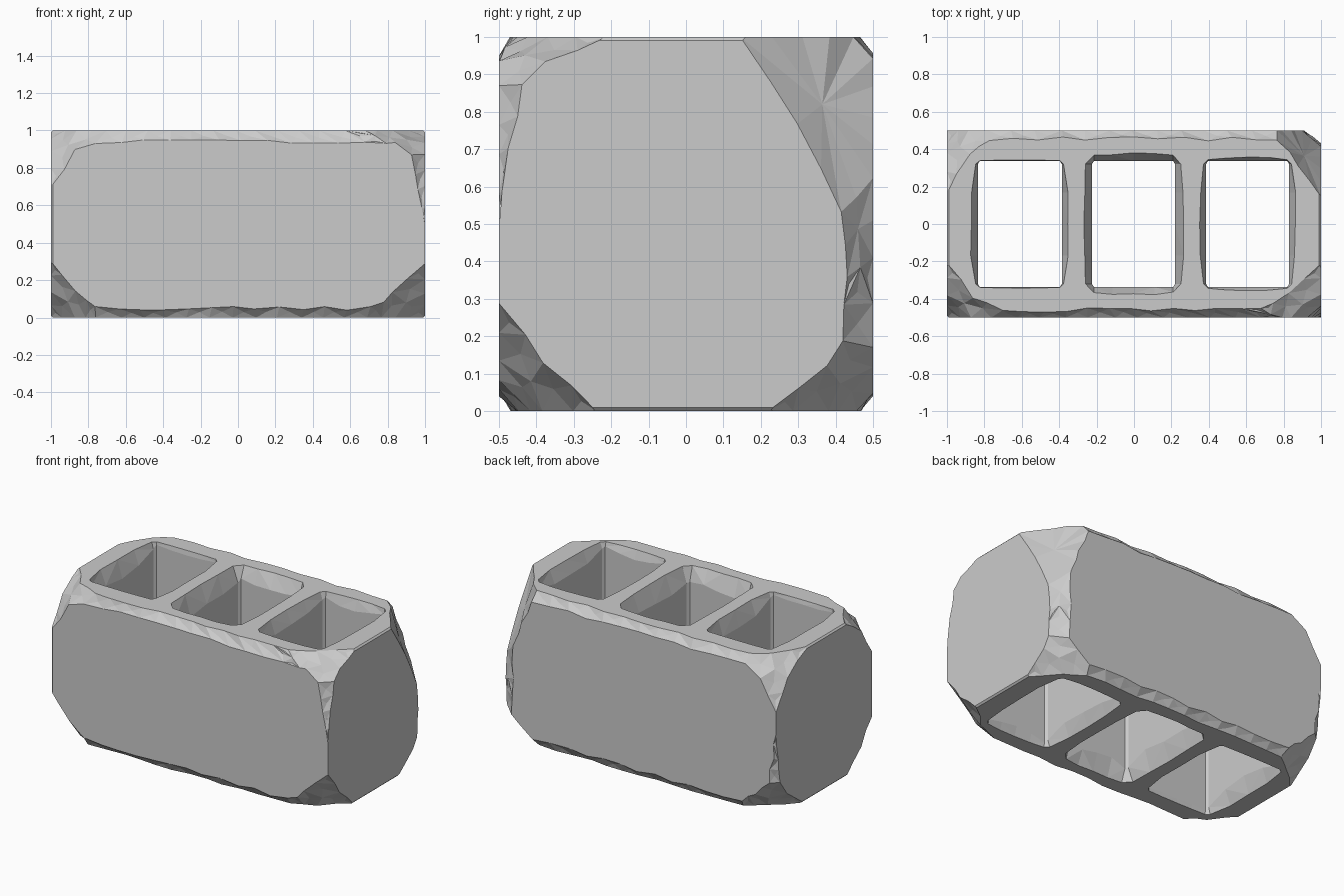
import bpy, bmesh, math, random
from mathutils import Vector

random.seed(4)
if "Cube" in bpy.data.objects:
    bpy.data.objects.remove(bpy.data.objects["Cube"], do_unlink=True)

stone = bpy.data.materials.new("light_grey_concrete")
stone.use_nodes = True
GREY = (0.6, 0.6, 0.6, 1)
stone.diffuse_color = GREY
stone.node_tree.nodes["Principled BSDF"].inputs["Base Color"].default_value = GREY


def make_object(name, bm):
    bmesh.ops.recalc_face_normals(bm, faces=bm.faces)
    mesh = bpy.data.meshes.new(name)
    bm.to_mesh(mesh)
    bm.free()
    mesh.materials.append(stone)
    obj = bpy.data.objects.new(name, mesh)
    bpy.context.collection.objects.link(obj)
    return obj


def slice_off(bm, point, normal):
    """Remove everything on the normal's side of a plane and close the cut."""
    geom = bm.verts[:] + bm.edges[:] + bm.faces[:]
    bmesh.ops.bisect_plane(bm, geom=geom, dist=1e-5, plane_co=point,
                           plane_no=normal, clear_outer=True)
    bmesh.ops.holes_fill(bm, edges=bm.edges[:], sides=0)


def corner_point(sx, sy, sz):
    return Vector((sx, sy * 0.5, 0.5 + sz * 0.5))


def chip_corner(bm, signs, reach, roundness):
    """Cut a corner; reach is how far the chip runs along x, y and z."""
    corner = corner_point(*signs)
    for main in range(3 if roundness > 1 else 1):
        weight = [(1 if i == main else roundness) / reach[i] for i in range(3)]
        normal = Vector([s * w for s, w in zip(signs, weight)])
        offset = Vector((0, 0, 0))
        offset[main] = -signs[main] * reach[main]
        slice_off(bm, corner + offset, normal)


def chip_edge(bm, signs, reach):
    """Chamfer the edge along the axis whose sign is 0."""
    axis = signs.index(0)
    first = (axis + 1) % 3
    normal = Vector([s / r if s else 0 for s, r in zip(signs, reach)])
    offset = Vector((0, 0, 0))
    offset[first] = -signs[first] * reach[first]
    slice_off(bm, corner_point(*signs) + offset, normal)


# Solid block with broken corners and edges
bm = bmesh.new()
bmesh.ops.create_cube(bm, size=1)
for v in bm.verts:
    v.co = Vector((v.co.x * 2, v.co.y, v.co.z + 0.5))

CORNERS = [
    ((1, -1, 1), (0.4, 0.29, 0.17), 1.4),
    ((-1, -1, 1), (0.37, 0.3, 0.3), 1.7),
    ((-1, 1, 1), (0.3, 0.33, 0.3), 1.6),
    ((1, 1, 1), (0.26, 0.35, 0.6), 1),
    ((1, -1, -1), (0.37, 0.27, 0.29), 1.2),
    ((-1, -1, -1), (0.3, 0.28, 0.3), 1.2),
    ((-1, 1, -1), (0.33, 0.28, 0.28), 1.3),
    ((1, 1, -1), (0.32, 0.29, 0.28), 1.25),
]
for signs, reach, roundness in CORNERS:
    chip_corner(bm, signs, reach, roundness)

chip_edge(bm, (0, -1, 1), (1, 0.04, 0.06))
chip_edge(bm, (0, 1, 1), (1, 0.045, 0.05))
chip_edge(bm, (0, -1, -1), (1, 0.04, 0.05))
chip_edge(bm, (0, 1, -1), (1, 0.04, 0.05))
chip_edge(bm, (1, 1, 0), (0.1, 0.075, 1))

# Tapering chips on two upright edges
slice_off(bm, (1, -0.5, 0.5), (1, -1, 0.17))
slice_off(bm, (-1, 0.5, 0.55), (-1, 1, -0.15))

# Ragged outlines and faceted surfaces on the chips
def flat_axis(face):
    return next((i for i in range(3) if abs(face.normal[i]) > 0.999), None)


bm.normal_update()
chips = [f for f in bm.faces if flat_axis(f) is None]
ragged = {e for f in chips for e in f.edges}
for size in (0.8, 0.3, 0.13):
    long_edges = [e for e in bm.edges if e.calc_length() > size
                  and any(flat_axis(f) is None for f in e.link_faces)]
    bmesh.ops.subdivide_edges(bm, edges=long_edges, cuts=2 if size > 0.5 else 1)
bm.normal_update()
moves = {}
for v in bm.verts:
    axes = [flat_axis(f) for f in v.link_faces]
    if None in axes:
        moves[v] = Vector([0 if i in axes else random.uniform(-0.011, 0.011)
                           for i in range(3)])
chips = [f for f in bm.faces if flat_axis(f) is None]
for v, move in moves.items():
    v.co += move
    v.co.x = max(-1, min(1, v.co.x))
    v.co.y = max(-0.5, min(0.5, v.co.y))
    v.co.z = max(0, min(1, v.co.z))
bmesh.ops.poke(bm, faces=chips, offset=-0.006)

# Fine bevel on the unbroken edges
for sx in (-1, 1):
    for sz in (-1, 1):
        chip_edge(bm, (sx, 0, sz), (0.01, 1, 0.01))
chip_edge(bm, (-1, -1, 0), (0.01, 0.01, 1))
block = make_object("concrete_block", bm)


def hole_cutter(x0, x1, flare, corner):
    """Through hole; flare is the rim chipping on the -y, +x, +y, -x sides."""
    half = 0.337
    sides = [((x0, -half), (x1, -half), (0, -1)), ((x1, -half), (x1, half), (1, 0)),
             ((x1, half), (x0, half), (0, 1)), ((x0, half), (x0, -half), (-1, 0))]
    rows = [[] for _ in range(6)]
    for k, (a, b, out) in enumerate(sides):
        for t in (0.025, 0.25, 0.5, 0.75, 0.975):
            x, y = (a[i] + (b[i] - a[i]) * t for i in range(2))
            strength = corner + (1 - corner) * min(1, 1.2 * math.sin(math.pi * t))
            deep = 0.015 + 2.4 * flare[k] * strength * random.uniform(0.8, 1.2)
            wide = flare[k] * strength * random.uniform(0.85, 1.1)
            rim = (x + out[0] * wide, y + out[1] * wide)
            for row, (px, py), z in zip(rows, (rim, rim, (x, y), (x, y), rim, rim),
                                        (-0.1, 0, deep, 1 - deep, 1, 1.1)):
                row.append((px, py, z))
    bm = bmesh.new()
    rings = [[bm.verts.new(p) for p in row] for row in rows]
    n = len(rings[0])
    for low, high in zip(rings, rings[1:]):
        for i in range(n):
            j = (i + 1) % n
            bm.faces.new((low[i], low[j], high[j], high[i]))
    bm.faces.new(rings[0][::-1])
    bm.faces.new(rings[-1])
    bmesh.ops.triangulate(bm, faces=bm.faces[:])
    return make_object("hole_cutter", bm)


# Three rectangular cells with worn rims
HOLES = [
    (-0.835, -0.385, (0.006, 0.035, 0.006, 0.04), 0.2),
    (-0.225, 0.22, (0.04, 0.045, 0.04, 0.045), 0.7),
    (0.385, 0.83, (0.018, 0.035, 0.02, 0.035), 0.3),
]
for hole in HOLES:
    cutter = hole_cutter(*hole)
    mod = block.modifiers.new("cell", "BOOLEAN")
    mod.operation = "DIFFERENCE"
    mod.solver = "EXACT"
    mod.object = cutter
    bpy.context.view_layer.objects.active = block
    bpy.ops.object.modifier_apply(modifier=mod.name)
    bpy.data.objects.remove(cutter, do_unlink=True)
